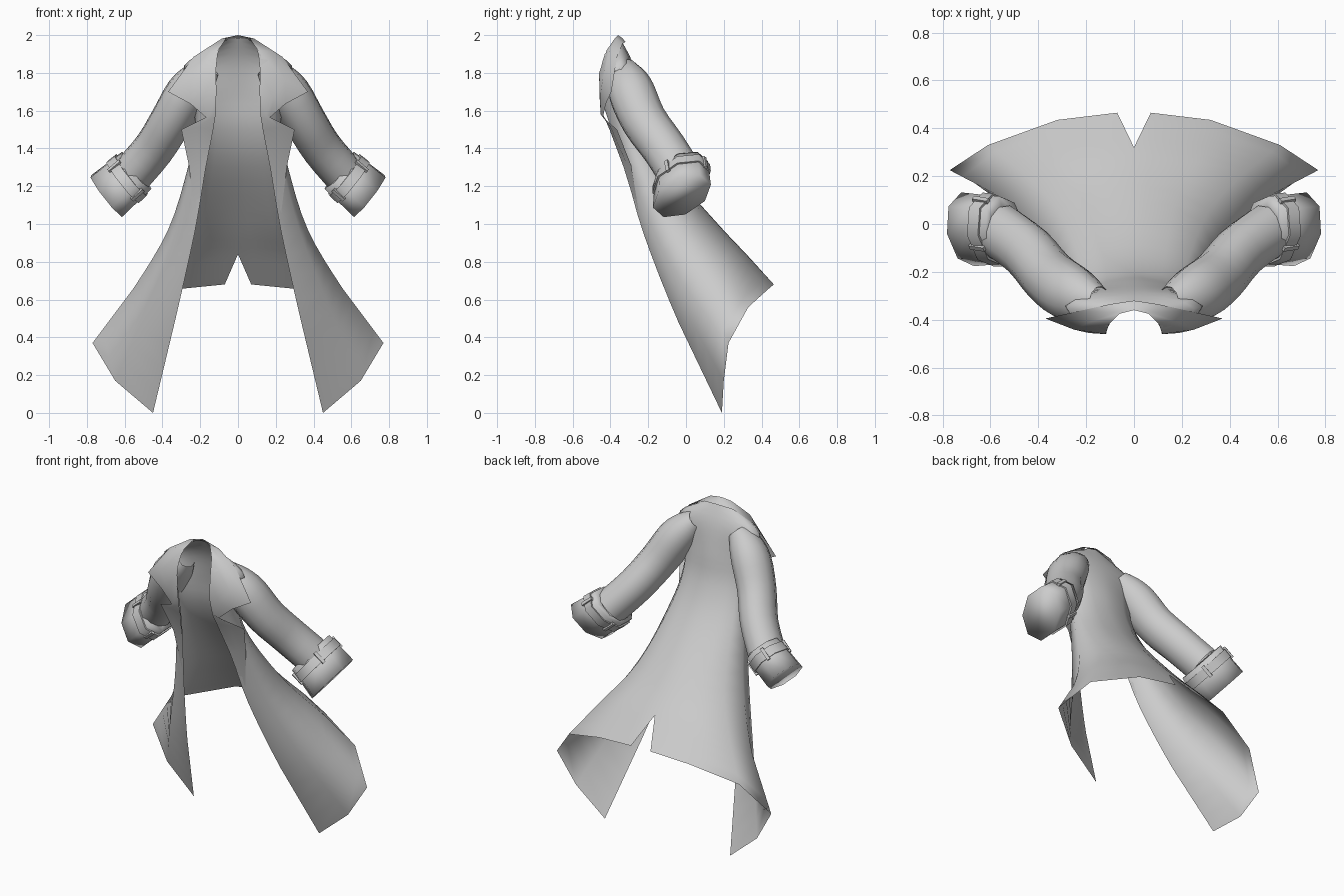
import bpy, bmesh, math
from mathutils import Vector as V, Matrix

if "Cube" in bpy.data.objects:
    bpy.data.objects.remove(bpy.data.objects["Cube"])


def finish(name, bm, angle=40):
    """Turn a right-half bmesh into a mirrored, smooth-shaded object."""
    bmesh.ops.remove_doubles(bm, verts=bm.verts, dist=0.0005)
    bmesh.ops.recalc_face_normals(bm, faces=bm.faces)
    me = bpy.data.meshes.new(name)
    bm.to_mesh(me)
    bm.free()
    ob = bpy.data.objects.new(name, me)
    bpy.context.collection.objects.link(ob)
    bpy.ops.object.select_all(action='DESELECT')
    ob.select_set(True)
    bpy.context.view_layer.objects.active = ob
    bpy.ops.object.shade_smooth_by_angle(angle=math.radians(angle))
    m = ob.modifiers.new("mirror", 'MIRROR')
    m.use_axis[0] = True
    m.merge_threshold = 0.001
    return ob


def spline(p, steps, straight_end=False):
    """Catmull-Rom through the points, last span optionally straight."""
    out = []
    for i in range(len(p) - 1):
        a, b = p[i], p[i + 1]
        ma = (b - p[max(i - 1, 0)]) / 2
        mb = (p[min(i + 2, len(p) - 1)] - a) / 2
        if straight_end and i == len(p) - 2:
            ma = mb = b - a
        for k in range(steps):
            t = k / steps
            out.append(a * (2*t**3 - 3*t*t + 1) + ma * (t**3 - 2*t*t + t)
                       + b * (3*t*t - 2*t**3) + mb * (t**3 - t*t))
    return out + [p[-1]]


def grid(bm, rows, closed=False):
    """Skin equal-length rows of points with quads."""
    vs = [[bm.verts.new(p) for p in r] for r in rows]
    n = len(rows[0])
    for r, s in zip(vs, vs[1:]):
        for j in range(n if closed else n - 1):
            k = (j + 1) % n
            bm.faces.new((r[j], r[k], s[k], s[j]))
    return vs


def frame(t, seed=(0, 1, 0.2)):
    t = t.normalized()
    u = V(seed)
    u = (u - t * u.dot(t)).normalized()
    return t, u, t.cross(u)


def tube(bm, pts, radii, sides, axes=None, cap=False):
    """Elliptical tube along pts; radii are (depth, height) pairs."""
    rows = []
    for i, p in enumerate(pts):
        _, u, v = axes or frame(pts[min(i + 1, len(pts) - 1)] - pts[max(i - 1, 0)])
        ru, rv = radii[i][0], radii[i][1]
        rows.append([p + u * ru * math.cos(a) + v * rv * math.sin(a)
                     for a in [(k + .5) * math.tau / sides for k in range(sides)]])
    vs = grid(bm, rows, True)
    if cap:
        bm.faces.new(vs[-1])


# Coat body: half sections (width, back y z, side y z, front edge x y z)
sections = [
    (.10, -.352, 1.985, -.395, 1.94, .108, -.43, 1.90),
    (.285, -.285, 1.86, -.345, 1.84, .117, -.455, 1.80),
    (.24, -.24, 1.68, -.34, 1.68, .115, -.45, 1.68),
    (.23, -.20, 1.50, -.30, 1.50, .133, -.395, 1.50),
    (.265, -.09, 1.30, -.22, 1.30, .17, -.325, 1.30),
    (.37, .16, 1.01, -.06, .97, .23, -.225, .95),
    (.56, .32, .84, .115, .65, .335, -.04, .48),
]


def section_point(s, deg):
    w, yb, zb, ys, zs, xf, yf, zf = s
    c, n = math.cos(math.radians(deg)), math.sin(math.radians(deg))
    if deg <= 90:
        return V((w * n, ys + (yb - ys) * c, zs + (zb - zs) * c))
    return V((xf + (w - xf) * n, ys - (yf - ys) * c, zs - (zf - zs) * c))


angles = [0, 8, 30, 58, 90, 135, 180]
hem = [(0, .32, .84), (.07, .465, .68), (.32, .435, .655), (.61, .33, .56),
       (.77, .225, .37), (.65, .20, .17), (.45, .19, 0)]
bm = bmesh.new()
grid(bm, [spline([section_point(s, a) for s in sections] + [V(h)], 4, True)
          for a, h in zip(angles, hem)])
finish("coat_body", bm, 180)

# Collar and notched lapel: strip from fold line to outer edge
fold = [(0, -.36, 2.0), (.06, -.375, 1.985), (.105, -.42, 1.92), (.12, -.46, 1.80),
        (.115, -.458, 1.68), (.12, -.435, 1.57), (.131, -.405, 1.50),
        (.17, -.33, 1.30), (.215, -.25, 1.04)]
edge = [(0, -.32, 1.965), (.10, -.335, 1.955), (.235, -.365, 1.885), (.37, -.395, 1.70),
        (.25, -.425, 1.635), (.17, -.44, 1.565), (.30, -.365, 1.50),
        (.26, -.29, 1.31), (.225, -.245, 1.03)]
bulge = V((.005, -.014, .012))
bm = bmesh.new()
grid(bm, [[V(p) for p in fold],
          [(V(a) + V(b)) / 2 + (bulge if 0 < i < 7 else V((0, 0, .004)))
           for i, (a, b) in enumerate(zip(fold, edge))],
          [V(p) for p in edge]])
finish("collar_lapel", bm, 180)

# Sleeve, tapering into the shoulder
path = [(.145, -.325, 1.83, .06), (.20, -.315, 1.775, .095), (.27, -.285, 1.69, .116),
        (.355, -.22, 1.545, .113), (.445, -.115, 1.40, .11), (.56, -.03, 1.265, .11)]
centres = spline([V(p[:3]) for p in path], 3)
radii = spline([V((p[3] * 1.08, p[3], 0)) for p in path], 3)
bm = bmesh.new()
tube(bm, centres, radii, 12)
finish("sleeve", bm, 180)

# Flared cuff with a closed end, rolled so its rear side is higher
start, end = V((.54, -.025, 1.28)), V((.695, -.022, 1.148))
run = end - start
axes = frame(V((.75, .12, -.64)), (.34, .78, .53))
bm = bmesh.new()
tube(bm, [start + run * f for f in (0, 0, .5, 1)],
     [(.10, .09), (.158, .117), (.165, .12), (.174, .123)], 8, axes, True)
finish("cuff", bm, 180)

# Cuff strap
bm = bmesh.new()
tube(bm, [start + run * f for f in (.16, .16, .44, .44)],
     [(.14, .10), (.170, .127), (.173, .13), (.14, .10)], 8, axes)
finish("cuff_strap", bm, 60)

# Strap loops around the cuff
bm = bmesh.new()
t, u, v = axes
for deg in (0, 90, 180, 270):
    c, s = math.cos(math.radians(deg)), math.sin(math.radians(deg))
    out = u * c + v * s
    side = t.cross(out)
    pos = start + run * .30 + u * c * .160 + v * s * .120
    m = Matrix((t, side, out)).transposed().to_4x4()
    m.translation = pos
    bmesh.ops.create_cube(bm, size=1, matrix=m @ Matrix.Diagonal((.08, .02, .016, 1)))
finish("strap_loop", bm, 30)
